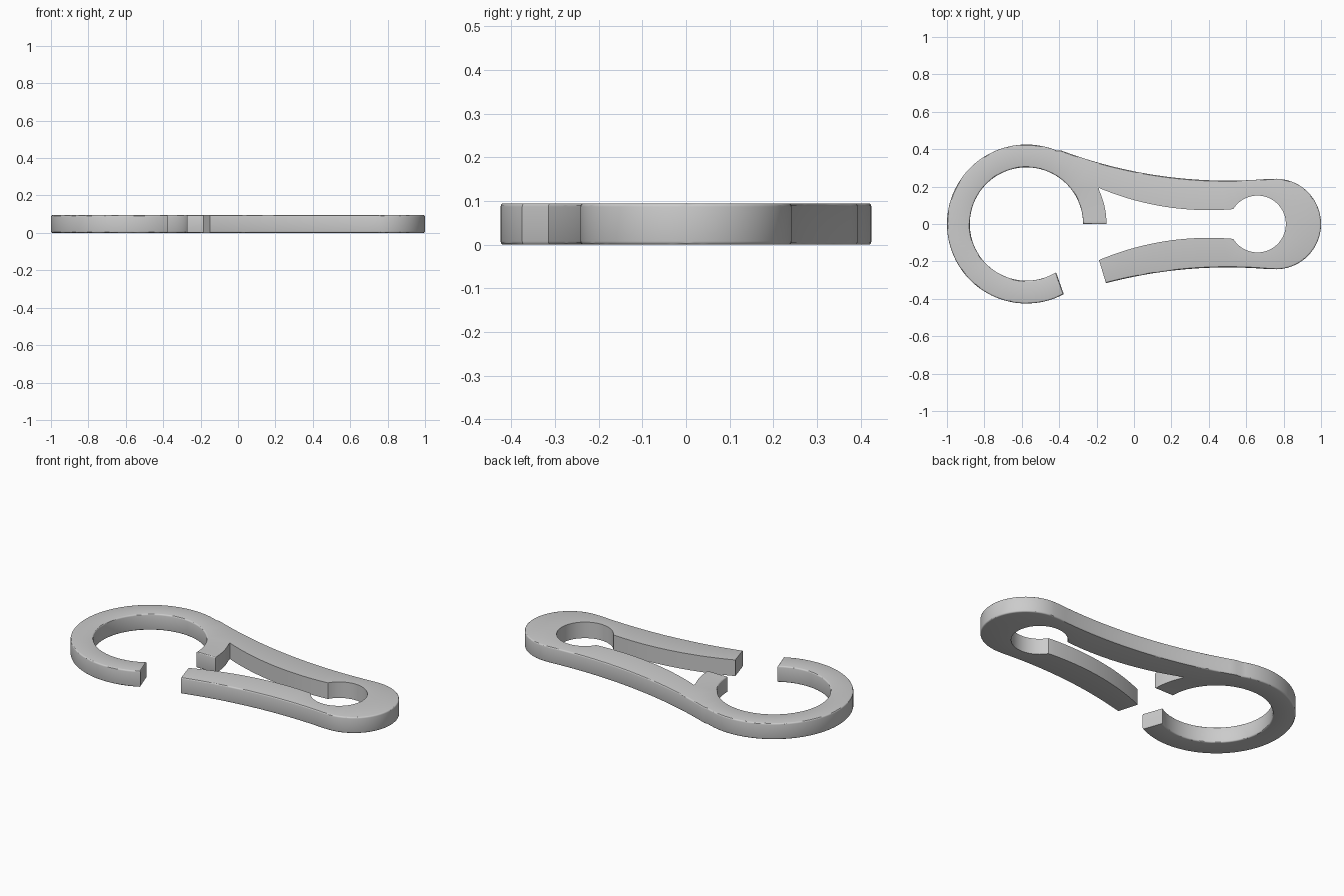
import bpy, bmesh, math

if "Cube" in bpy.data.objects:
    bpy.data.objects.remove(bpy.data.objects["Cube"])

H = 0.095            # plate thickness
EDGE = 0.008         # rounding of the outer rims


def arc(cx, cy, r, a0, a1, n):
    """Points on a circular arc, angles in degrees."""
    out = []
    for i in range(n + 1):
        a = math.radians(a0 + (a1 - a0) * i / n)
        out.append((cx + r * math.cos(a), cy + r * math.sin(a)))
    return out


def bow(x0, x1, xm, ym, r, n, sign=1):
    """Shallow arc with its lowest point at (xm, ym); sign=-1 mirrors it in y."""
    out = []
    for i in range(n + 1):
        x = x0 + (x1 - x0) * i / n
        out.append((x, sign * (ym + r - math.sqrt(r * r - (x - xm) ** 2))))
    return out


# Rims with rounded edges: hook tip, ring inside, ring tip, ring outside,
# spine, round end, spring arm outside
rounded = arc(-0.575, 0, 0.303, 0, 301.5, 72)
rounded += arc(-0.575, 0, 0.425, 298, 68, 64)
rounded += bow(-0.39, 0.72, 0.5, 0.232, 2.54, 28)
rounded += arc(0.758, 0, 0.242, 93, -93, 44)
rounded += bow(0.72, -0.15, 0.5, 0.232, 2.54, 24, -1)

# Rims left sharp: spring arm inside, small hole, spine inside, hook outside
sharp = bow(-0.187, 0.52, 0.4, 0.074, 1.51, 20, -1)
sharp += arc(0.66, 0, 0.152, -148, 148, 48)
sharp += bow(0.52, -0.187, 0.4, 0.074, 1.51, 20)
sharp += arc(-0.575, 0, 0.428, 25, 0, 10)

pts = rounded + sharp
n, nr = len(pts), len(rounded)

bm = bmesh.new()
low = [bm.verts.new((x, y, 0)) for x, y in pts]
top = [bm.verts.new((x, y, H)) for x, y in pts]
bm.faces.new(top)
bm.faces.new(low[::-1])
for i in range(n):
    j = (i + 1) % n
    bm.faces.new((low[i], low[j], top[j], top[i]))
bmesh.ops.recalc_face_normals(bm, faces=bm.faces)

# Round the outer rims, including the flat end of the hook
idx = [n - 1] + list(range(nr - 1))
edges = [bm.edges.get((ring[i], ring[(i + 1) % n])) for ring in (low, top) for i in idx]
bmesh.ops.bevel(bm, geom=edges, offset=EDGE, offset_type='OFFSET', segments=3,
                profile=0.5, affect='EDGES', clamp_overlap=False)
caps = [f for f in bm.faces if len(f.verts) > 4]
bmesh.ops.triangulate(bm, faces=caps)

mesh = bpy.data.meshes.new("clip_body")
bm.to_mesh(mesh)
bm.free()
clip = bpy.data.objects.new("clip_body", mesh)
bpy.context.collection.objects.link(clip)

grey = bpy.data.materials.new("light grey")
grey.diffuse_color = (0.6, 0.6, 0.6, 1)
grey.use_nodes = True
grey.node_tree.nodes["Principled BSDF"].inputs["Base Color"].default_value = grey.diffuse_color
mesh.materials.append(grey)

bpy.context.view_layer.objects.active = clip
clip.select_set(True)
bpy.ops.object.shade_smooth_by_angle(angle=math.radians(30))
